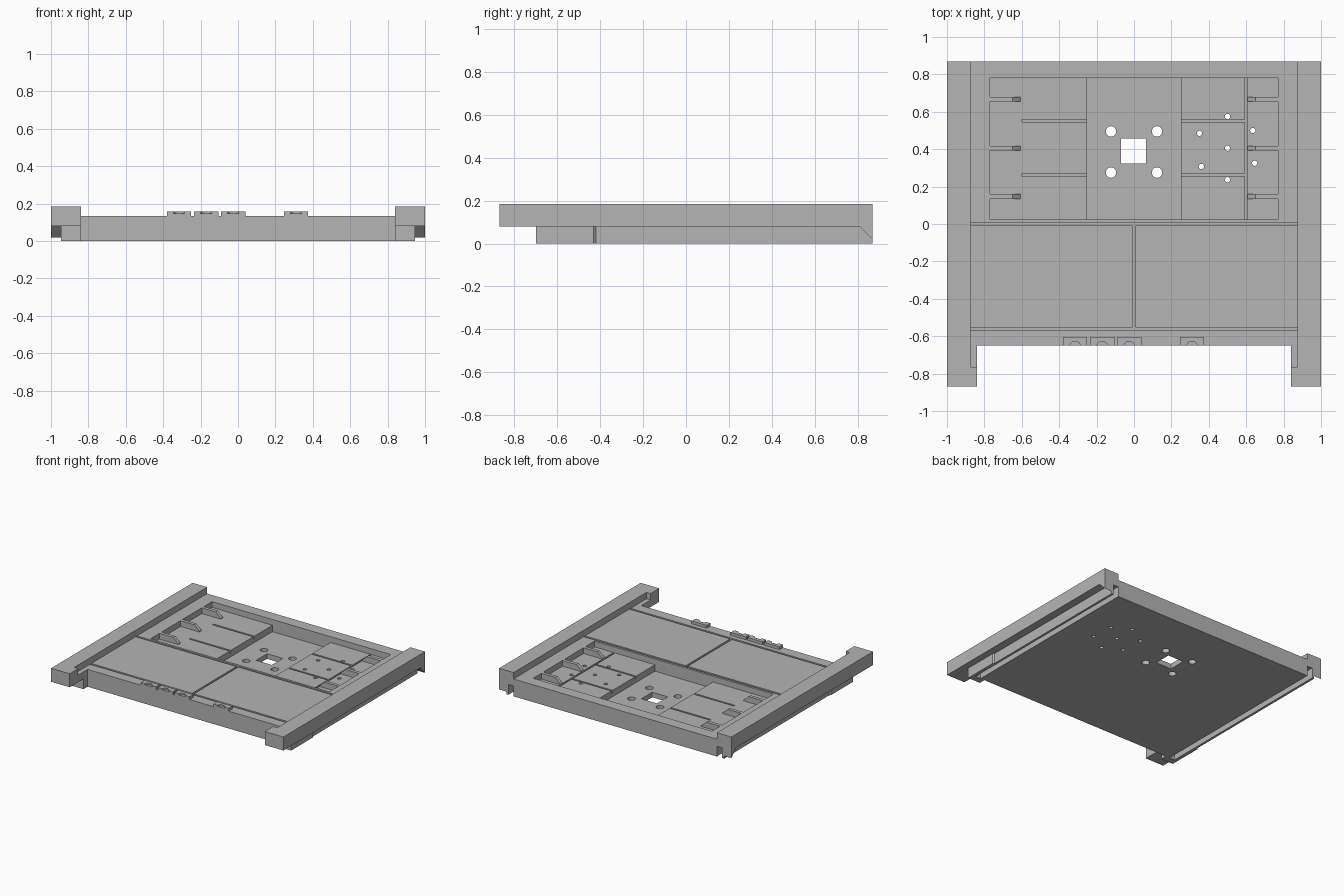
import bpy, bmesh
from mathutils import Vector

old = bpy.data.objects.get("Cube")
if old:
    bpy.data.objects.remove(old, do_unlink=True)

grey = bpy.data.materials.new("plain_grey")
grey.use_nodes = True
grey.diffuse_color = (0.46, 0.46, 0.46, 1)
grey.node_tree.nodes["Principled BSDF"].inputs["Base Color"].default_value = grey.diffuse_color


def finish(name, bm):
    bmesh.ops.recalc_face_normals(bm, faces=bm.faces)
    mesh = bpy.data.meshes.new(name)
    bm.to_mesh(mesh)
    bm.free()
    mesh.materials.append(grey)
    obj = bpy.data.objects.new(name, mesh)
    bpy.context.collection.objects.link(obj)
    return obj


def prism(name, pts, lo, hi, axis="z", side=1):
    """Extrude a flat outline along an axis; side=-1 mirrors it in x."""
    place = {"x": lambda a, b, t: (t, a, b),
             "y": lambda a, b, t: (a, t, b),
             "z": lambda a, b, t: (a, b, t)}[axis]
    bm = bmesh.new()
    verts = [bm.verts.new(place(a, b, lo)) for a, b in pts]
    face = bm.faces.new(verts)
    new = bmesh.ops.extrude_face_region(bm, geom=[face])["geom"]
    shift = Vector(place(0, 0, hi - lo))
    bmesh.ops.translate(bm, vec=shift, verts=[g for g in new if isinstance(g, bmesh.types.BMVert)])
    for v in bm.verts:
        v.co.x *= side
    return finish(name, bm)


def box(name, x0, x1, y0, y1, z0, z1, side=1):
    return prism(name, [(x0, y0), (x1, y0), (x1, y1), (x0, y1)], z0, z1, "z", side)


def cylinder(name, x, y, radius, z0, z1):
    bm = bmesh.new()
    bmesh.ops.create_cone(bm, cap_ends=True, segments=24, radius1=radius, radius2=radius, depth=z1 - z0)
    bmesh.ops.translate(bm, vec=(x, y, (z0 + z1) / 2), verts=bm.verts)
    return finish(name, bm)


def cut(target, cutter):
    mod = target.modifiers.new("cut", "BOOLEAN")
    mod.operation = "DIFFERENCE"
    mod.solver = "EXACT"
    mod.object = cutter
    bpy.context.view_layer.objects.active = target
    bpy.ops.object.modifier_apply(modifier=mod.name)
    bpy.data.objects.remove(cutter, do_unlink=True)


TOP, DECK, FLOOR = 0.135, 0.09, 0.04
BACK = 0.87
P0, P1 = 0.025, 0.78          # pocket front and back

# Base plate with its large pocket and deep centre bay
plate = box("base_plate", -0.875, 0.875, -0.65, BACK, 0, TOP)
cut(plate, box("pocket", -0.77, 0.77, P0, P1, DECK, 0.2))
cut(plate, box("centre_bay", -0.25, 0.25, P0, P1, FLOOR, 0.2))

# Grooves between the tiles and beside the outer cells
for s in (1, -1):
    cut(plate, box("slot", 0.593, 0.607, P0, P1, DECK - 0.02, 0.2, s))
    for y in (0.262, 0.552):
        cut(plate, box("slot", 0.24, 0.6, y - 0.007, y + 0.007, DECK - 0.02, 0.2, s))

# Grooves around the two front panels
for y in (0.0, -0.562):
    cut(plate, box("slot", -0.9, 0.9, y - 0.008, y + 0.008, TOP - 0.015, 0.2))
cut(plate, box("slot", -0.008, 0.008, -0.56, 0, TOP - 0.015, 0.2))

# Square opening, four mounting holes and seven small holes
cut(plate, box("opening", -0.07, 0.065, 0.323, 0.457, -0.1, 0.2))
for x in (-0.123, 0.123):
    for y in (0.275, 0.495):
        cut(plate, cylinder("hole", x, y, 0.028, -0.1, 0.2))
for x, y in ((0.5, 0.575), (0.35, 0.485), (0.635, 0.5), (0.5, 0.405),
             (0.36, 0.308), (0.645, 0.325), (0.5, 0.237)):
    cut(plate, cylinder("hole", x, y, 0.014, -0.1, 0.2))

for s, label in ((1, "left"), (-1, "right")):
    # Raised rail with a wider front block
    prism(label + "_rail", [(0.875, BACK), (0.875, -0.765), (0.84, -0.765), (0.84, -BACK),
                            (1, -BACK), (1, BACK)], 0.08, 0.185, "z", s)
    box(label + "_ledge", 0.84, 0.875, -0.765, -0.65, 0.08, TOP, s)
    # Lower runner, leaving a channel beside the plate
    prism(label + "_runner", [(0.92, BACK), (0.92, -0.65), (0.84, -0.65), (0.84, -0.7),
                              (0.947, -0.7), (0.947, -0.43), (0.938, -0.42), (0.938, BACK)],
          0, 0.08, "z", s)
    # Sloped stop at the back of the rail
    prism(label + "_back_stop", [(0.81, 0.08), (BACK, 0.08), (BACK, 0.02)], 0.92, 1, "x", s)
    # Ribs with sloped ends dividing the outer cells
    for i, y in enumerate((0.147, 0.405, 0.667)):
        prism(f"{label}_rib_{i}", [(0.775, DECK - 0.01), (0.775, TOP), (0.65, TOP), (0.607, DECK + 0.005),
                                   (0.607, DECK - 0.01)], y - 0.013, y + 0.013, "y", s)

# Small front tabs, each with a scooped front edge
for i, x in enumerate((-0.315, -0.17, -0.026, 0.31)):
    tab = box(f"front_tab_{i}", x - 0.065, x + 0.065, -0.65, -0.605, TOP - 0.005, 0.157)
    cut(tab, cylinder("scoop", x, -0.66, 0.032, 0.147, 0.2))
